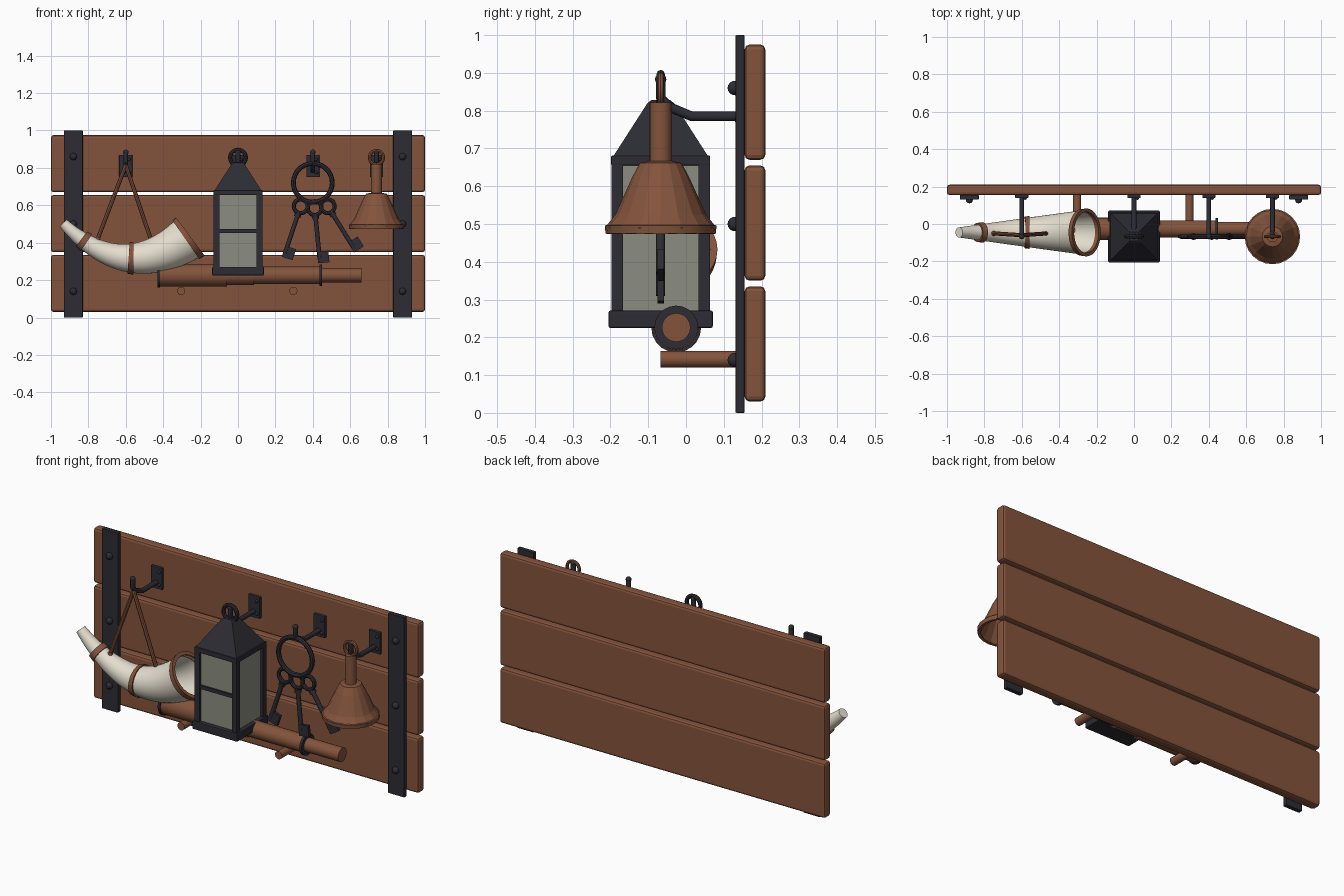
import bpy, bmesh, math
from mathutils import Vector, Matrix

if "Cube" in bpy.data.objects:
    bpy.data.objects.remove(bpy.data.objects["Cube"])


def material(name, rgb):
    m = bpy.data.materials.new(name)
    m.use_nodes = True
    m.diffuse_color = (*rgb, 1)
    m.node_tree.nodes["Principled BSDF"].inputs["Base Color"].default_value = (*rgb, 1)
    return m


BROWN = material("warm brown", (0.23, 0.088, 0.045))
IRON = material("black iron", (0.025, 0.025, 0.034))
IVORY = material("ivory", (0.78, 0.73, 0.62))
GLASS = material("grey glass", (0.26, 0.27, 0.22))
X, Y, Z = Vector((1, 0, 0)), Vector((0, 1, 0)), Vector((0, 0, 1))
HANG = -0.067  # depth at which things hang


def finish(name, bm, mat, smooth=True):
    bmesh.ops.recalc_face_normals(bm, faces=bm.faces)
    me = bpy.data.meshes.new(name)
    bm.to_mesh(me)
    bm.free()
    me.materials.append(mat)
    if smooth:
        me.shade_smooth()
        me.set_sharp_from_angle(angle=math.radians(35))
    ob = bpy.data.objects.new(name, me)
    bpy.context.collection.objects.link(ob)
    return ob


def box(name, center, size, mat, bevel=0.0, tilt=0.0):
    bm = bmesh.new()
    bmesh.ops.create_cube(bm, size=1)
    bmesh.ops.scale(bm, vec=size, verts=bm.verts)
    if bevel:
        bmesh.ops.bevel(bm, geom=bm.edges[:], offset=bevel, segments=2,
                        profile=0.5, affect='EDGES')
    bm.transform(Matrix.Translation(center) @ Matrix.Rotation(tilt, 4, 'Y'))
    return finish(name, bm, mat, False)


def loft(name, stations, mat, ref=Y, segs=16, turn=0.0, smooth=True, closed=False):
    """Skin circles given as (position, direction, radius)."""
    bm = bmesh.new()
    rings = []
    for pos, axis, r in stations:
        u = ref.cross(axis).normalized()
        angles = [turn + math.tau * i / segs for i in range(segs)]
        rings.append([bm.verts.new(Vector(pos) + r * (math.cos(a) * u + math.sin(a) * ref))
                      for a in angles])
    pairs = list(zip(rings, rings[1:]))
    if closed:
        pairs.append((rings[-1], rings[0]))
    else:
        bm.faces.new(rings[0])
        bm.faces.new(rings[-1])
    for a, b in pairs:
        for i in range(segs):
            j = (i + 1) % segs
            bm.faces.new((a[i], a[j], b[j], b[i]))
    return finish(name, bm, mat, smooth)


def rod(name, pts, r, mat, ref=Y, segs=12):
    pts = [Vector(p) for p in pts]
    n = len(pts) - 1
    return loft(name, [(p, (pts[min(i + 1, n)] - pts[max(i - 1, 0)]).normalized(), r)
                       for i, p in enumerate(pts)], mat, ref, segs)


def ring(name, center, big, small, mat, segs=28):
    """Upright ring facing the front."""
    center = Vector(center)
    stations = []
    for i in range(segs):
        a = math.tau * i / segs
        out = Vector((math.cos(a), 0, math.sin(a)))
        stations.append((center + out * big, Y.cross(out), small))
    return loft(name, stations, mat, Y, 8, closed=True)


def ball(name, center, r, mat):
    bm = bmesh.new()
    bmesh.ops.create_uvsphere(bm, u_segments=12, v_segments=8, radius=r)
    bm.transform(Matrix.Translation(center))
    return finish(name, bm, mat)


# Back board: planks, iron straps and rivets
for i in range(3):
    box(f"plank_{i + 1}", (0, 0.1825, 0.1825 + 0.32 * i), (2, 0.055, 0.305), BROWN, 0.013)
for side, s in (("left", 1), ("right", -1)):
    box(f"{side}_strap", (s * 0.88, 0.143, 0.5), (0.1, 0.024, 1), IRON, 0.003)
    for i in range(3):
        ball(f"{side}_strap_rivet_{i + 1}", (s * 0.88, 0.129, 0.14 + 0.36 * i), 0.019, IRON)

# Wall hooks
for name, x in (("horn", -0.6), ("lantern", 0), ("key", 0.4), ("bell", 0.74)):
    box(f"{name}_hook_plate", (x, 0.148, 0.81), (0.07, 0.018, 0.12), IRON, 0.003)
    for z in (0.775, 0.845):
        ball(f"{name}_hook_rivet", (x + 0.018, 0.138, z), 0.009, IRON)
    path = [(0.145, 0.785), (0.015, 0.785), (-0.045, 0.81), (HANG, 0.835), (HANG, 0.885)]
    rod(f"{name}_hook", [(x, y, z) for y, z in path], 0.013, IRON, X)
    ball(f"{name}_hook_tip", (x, HANG, 0.883), 0.015, IRON)

# Drinking horn, hollow, on a curved centre line
START, BEND, END = Vector((-0.935, -0.045, 0.505)), Vector((-0.61, -0.045, 0.175)), Vector((-0.265, -0.045, 0.425))


def horn_at(t, extra=0.0):
    pos = START * (1 - t) ** 2 + BEND * 2 * t * (1 - t) + END * t * t
    axis = ((BEND - START) * (1 - t) + (END - BEND) * t).normalized()
    return pos, axis, 0.027 + 0.093 * t + extra


steps = [i / 24 for i in range(25)]
loft("horn", [horn_at(t) for t in steps] + [horn_at(t, -0.012) for t in reversed(steps[8:])],
     IVORY, segs=32)
for name, a, b, grow in (("horn_tip_band", 0.15, 0.19, 0.01), ("horn_middle_band", 0.53, 0.57, 0.008)):
    loft(name, [horn_at(a), horn_at(a, grow), horn_at(b, grow), horn_at(b)], BROWN, segs=24)
loft("horn_rim", [horn_at(0.98, -0.012), horn_at(0.98, 0.007), horn_at(1.015, 0.007),
                  horn_at(1.015, -0.012)], BROWN, segs=32, closed=True)
for name, x, z in (("left", -0.46, 0.4), ("right", -0.75, 0.42)):
    rod(f"{name}_thong", [(x, -0.05, z), (-0.6, -0.06, 0.815)], 0.011, BROWN, Y, 8)
    ball(f"{name}_thong_knot", (x, -0.05, z), 0.014, BROWN)

# Lantern
box("lantern_base", (0, HANG, 0.248), (0.276, 0.276, 0.046), IRON, 0.005)
box("lantern_glass", (0, HANG, 0.463), (0.23, 0.23, 0.386), GLASS)
box("lantern_top_frame", (0, HANG, 0.668), (0.262, 0.262, 0.026), IRON, 0.003)
for sx in (-1, 1):
    for sy in (-1, 1):
        box("lantern_post", (sx * 0.115, HANG + sy * 0.115, 0.463), (0.03, 0.03, 0.39), IRON)
for sy in (-1, 1):
    box("lantern_crossbar", (0, HANG + sy * 0.117, 0.463), (0.22, 0.014, 0.02), IRON)
loft("lantern_roof", [((0, HANG, z), Z, half * math.sqrt(2)) for half, z in
                      ((0.125, 0.68), (0.035, 0.82), (0.025, 0.828))],
     IRON, segs=4, turn=math.pi / 4, smooth=False)
ring("lantern_ring", (0, HANG, 0.855), 0.042, 0.011, IRON)

# Keys on a ring
ring("key_ring", (0.4, HANG, 0.72), 0.104, 0.013, IRON)
for name, bow, tip in (("first", (0.335, 0.595), (0.25, 0.34)),
                       ("second", (0.41, 0.585), (0.437, 0.31)),
                       ("third", (0.48, 0.595), (0.62, 0.37))):
    b, t = Vector((bow[0], HANG, bow[1])), Vector((tip[0], HANG, tip[1]))
    d = (t - b).normalized()
    across = Vector((-d.z, 0, d.x))
    ring(f"{name}_key_bow", b, 0.037, 0.011, IRON, 20)
    rod(f"{name}_key_shaft", [b + d * 0.035, t], 0.012, IRON)
    rod(f"{name}_key_collar", [b + d * 0.045, b + d * 0.06], 0.018, IRON)
    box(f"{name}_key_bit", t - d * 0.012 + across * 0.02, (0.06, 0.018, 0.062), IRON, 0,
        math.atan2(d.x, d.z))

# Hand bell: handle, hollow skirt, lip and ring
bell = [(0.02, 0.668), (0.055, 0.662), (0.075, 0.625), (0.12, 0.525), (0.14, 0.5), (0.147, 0.49),
        (0.143, 0.473), (0.132, 0.475), (0.11, 0.52), (0.065, 0.625), (0.045, 0.65)]
loft("bell_skirt", [((0.74, HANG, z), Z, r) for r, z in bell], BROWN, segs=16, smooth=False)
loft("bell_lip", [((0.74, HANG, z), Z, r) for r, z in
                  ((0.13, 0.478), (0.146, 0.475), (0.148, 0.496), (0.13, 0.5))],
     BROWN, segs=24, closed=True)
rod("bell_handle", [(0.74, HANG, 0.655), (0.74, HANG, 0.822)], 0.03, BROWN, Y, 16)
ring("bell_ring", (0.74, HANG, 0.855), 0.037, 0.009, BROWN)

# Spyglass resting on two pegs
tubes = ((-0.42, -0.06, 0.06), (-0.06, 0.085, 0.053), (0.085, 0.44, 0.046), (0.44, 0.66, 0.038))
for i, (a, b, r) in enumerate(tubes):
    rod(f"spyglass_tube_{i + 1}", [(a, -0.026, 0.226), (b, -0.026, 0.226)], r, BROWN, Y, 20)
for a, r in ((-0.43, 0.066), (0.435, 0.058)):
    rod("spyglass_collar", [(a, -0.026, 0.226), (a + 0.014, -0.026, 0.226)], r, IRON, Y, 20)
for name, x in (("left", 0.296), ("right", -0.304)):
    rod(f"{name}_peg", [(x, 0.165, 0.142), (x, HANG, 0.142)], 0.022, BROWN, X, 14)
